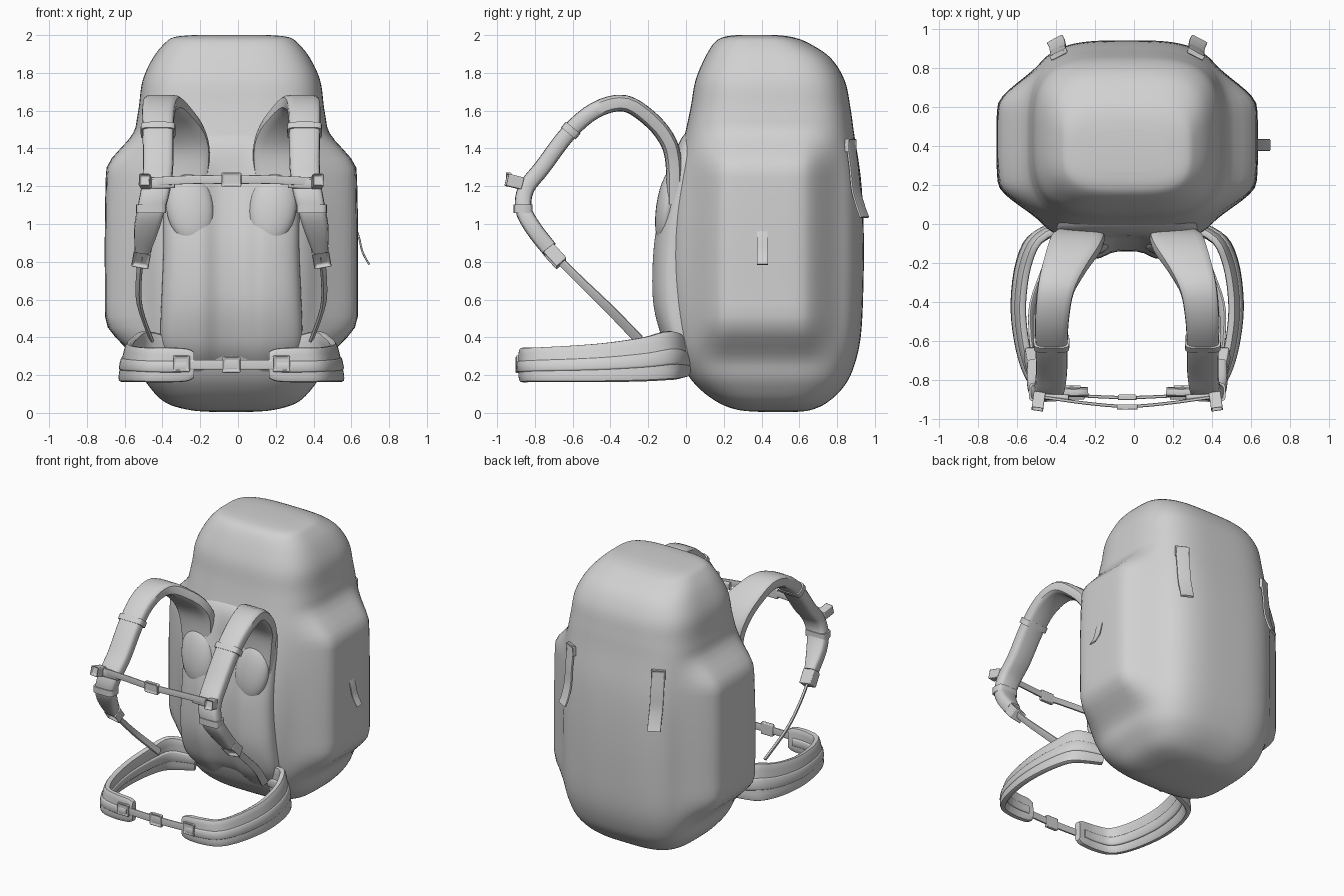
import bpy, bmesh, math
from mathutils import Vector, Matrix

CX = -0.035  # the pack's own centre line
X, Y, Z = Vector((1, 0, 0)), Vector((0, 1, 0)), Vector((0, 0, 1))

if "Cube" in bpy.data.objects:
    bpy.data.objects.remove(bpy.data.objects["Cube"])

grey = bpy.data.materials.new("light_grey")
grey.use_nodes = True
grey.diffuse_color = (0.64, 0.64, 0.64, 1)
grey.node_tree.nodes["Principled BSDF"].inputs["Base Color"].default_value = grey.diffuse_color


def finish(name, bm, angle=40):
    bmesh.ops.recalc_face_normals(bm, faces=bm.faces)
    mesh = bpy.data.meshes.new(name)
    bm.to_mesh(mesh)
    bm.free()
    mesh.materials.append(grey)
    ob = bpy.data.objects.new(name, mesh)
    bpy.context.collection.objects.link(ob)
    bpy.ops.object.select_all(action="DESELECT")
    ob.select_set(True)
    bpy.context.view_layer.objects.active = ob
    bpy.ops.object.shade_smooth_by_angle(angle=math.radians(angle))
    return ob


def smooth_rows(rows, steps):
    """Catmull-Rom interpolation through rows of numbers."""
    out = []
    for i in range(len(rows) - 1):
        a, b, c, d = (rows[max(0, min(len(rows) - 1, i + k))] for k in (-1, 0, 1, 2))
        for s in range(steps):
            t = s / steps
            out.append([q + 0.5 * t * (r - p + t * (2 * p - 5 * q + 4 * r - u + t * (3 * (q - r) + u - p)))
                        for p, q, r, u in zip(a, b, c, d)])
    return out + [list(rows[-1])]


def squircle(n, power):
    for k in range(n):
        a = 2 * math.pi * k / n
        yield tuple(math.copysign(abs(v) ** (2 / power), v) for v in (math.cos(a), math.sin(a)))


def skin(name, rings, angle=40):
    bm = bmesh.new()
    loops = [[bm.verts.new(p) for p in ring] for ring in rings]
    for a, b in zip(loops, loops[1:]):
        for k in range(len(a)):
            j = (k + 1) % len(a)
            bm.faces.new((a[k], a[j], b[j], b[k]))
    bm.faces.new(loops[0])
    bm.faces.new(loops[-1])
    return finish(name, bm, angle)


def loft(name, rows, power, shape, n=96):
    """Stack of rounded-rectangle rings: rows of height, half width, front y, back y."""
    rings = []
    for z, hw, yf, yb in smooth_rows(rows, 5):
        ring = []
        for c, s in squircle(n, power):
            x, y = shape(hw * c, (yf + yb) / 2 + (yb - yf) / 2 * s, z, c, s)
            ring.append((CX + x, y, z))
        rings.append(ring)
    return skin(name, rings, 60)


def ribbon(name, rows, across, thick, steps=4, side=1, power=5, n=16):
    """Padded band along a path: rows of x, y, z, width."""
    rows = smooth_rows(rows, steps)
    pts = [Vector((CX + side * r[0], r[1], r[2])) for r in rows]
    rings = []
    for i, p in enumerate(pts):
        t = (pts[min(i + 1, len(pts) - 1)] - pts[max(i - 1, 0)]).normalized()
        w = (across - t * across.dot(t)).normalized()
        nrm = t.cross(w)
        rings.append([p + w * c * rows[i][3] / 2 + nrm * s * thick / 2 for c, s in squircle(n, power)])
    return skin(name, rings)


def buckle(name, loc, size, turn=(0, 0, 0)):
    """Block with a sunken front and softened rim."""
    bm = bmesh.new()
    bmesh.ops.create_cube(bm, size=1)
    bmesh.ops.scale(bm, vec=size, verts=bm.verts)
    front = [f for f in bm.faces if f.normal.y < -0.9]
    bmesh.ops.inset_region(bm, faces=front, thickness=min(size[0], size[2]) * 0.2)
    bmesh.ops.translate(bm, vec=(0, size[1] * 0.3, 0), verts=front[0].verts)
    rot = Matrix.Identity(4)
    for ang, ax in zip(turn, "XYZ"):
        rot = Matrix.Rotation(math.radians(ang), 4, ax) @ rot
    bmesh.ops.transform(bm, matrix=Matrix.Translation((CX + loc[0], loc[1], loc[2])) @ rot, verts=bm.verts)
    bev = finish(name, bm, 30).modifiers.new("soft_edges", "BEVEL")
    bev.width, bev.segments = 0.006, 2


def ramp(a, b, v):
    t = max(0, min(1, (v - a) / (b - a)))
    return t * t * (3 - 2 * t)


# Main bag, with side pockets swelling out of it
def pocket(x, y, z, c, s):
    swell = ramp(0.0, 0.21, y) * ramp(0.83, 0.6, y) * ramp(0.25, 0.5, z) * ramp(1.52, 1.28, z)
    return x + math.copysign(0.145 * swell * ramp(0.2, 0.8, abs(c)), x), y


loft("main_bag", [
    (0.005, 0.1, 0.4, 0.58), (0.015, 0.22, 0.28, 0.66), (0.05, 0.34, 0.18, 0.74), (0.12, 0.42, 0.08, 0.82),
    (0.22, 0.48, 0.0, 0.88), (0.4, 0.52, -0.065, 0.925), (0.7, 0.525, -0.1, 0.94), (1.0, 0.525, -0.095, 0.94),
    (1.25, 0.52, -0.06, 0.925), (1.48, 0.51, -0.005, 0.89), (1.62, 0.49, 0.025, 0.87), (1.76, 0.47, 0.05, 0.84),
    (1.88, 0.415, 0.1, 0.765), (1.96, 0.35, 0.15, 0.645), (1.99, 0.3, 0.2, 0.56), (2.0, 0.2, 0.27, 0.48)],
    3.4, pocket)


# Padded back panel with a channel down the middle
def channel(x, y, z, c, s):
    return x, y + (0.045 * math.exp(-(x / 0.12) ** 4) * ramp(1.45, 1.2, z) if s < 0 else 0)


loft("back_panel", [
    (0.18, 0.3, 0.04, 0.2), (0.3, 0.36, -0.08, 0.15), (0.42, 0.375, -0.14, 0.1), (0.6, 0.37, -0.182, 0.1),
    (0.85, 0.36, -0.18, 0.1), (1.05, 0.36, -0.15, 0.1), (1.25, 0.36, -0.105, 0.1), (1.38, 0.34, -0.06, 0.1),
    (1.46, 0.25, -0.02, 0.1), (1.5, 0.13, 0.02, 0.1)], 2.8, channel)

# Sternum strap across the chest
ribbon("sternum_strap", [(-0.42, -0.89, 1.225, 0.045), (-0.2, -0.92, 1.235, 0.045), (0, -0.935, 1.235, 0.045),
                         (0.2, -0.92, 1.235, 0.045), (0.42, -0.89, 1.225, 0.045)], Z, 0.016)
buckle("sternum_buckle", (0, -0.94, 1.235), (0.105, 0.03, 0.075))

# Front webbing of the hip belt
ribbon("belt_webbing", [(-0.34, -0.875, 0.255, 0.05), (0, -0.89, 0.255, 0.05), (0.34, -0.875, 0.255, 0.05)], Z, 0.016)
buckle("belt_buckle", (0, -0.89, 0.255), (0.095, 0.03, 0.085))

for s, tag in ((1, "left"), (-1, "right")):
    # Shoulder-blade pad
    bm = bmesh.new()
    bmesh.ops.create_uvsphere(bm, u_segments=24, v_segments=14, radius=1)
    bmesh.ops.transform(bm, verts=bm.verts, matrix=Matrix.Translation((CX + s * 0.22, -0.1, 1.09))
                        @ Matrix.Rotation(math.radians(s * 8), 4, "Y") @ Matrix.Rotation(math.radians(-8), 4, "X")
                        @ Matrix.Diagonal((0.125, 0.058, 0.2, 1)))
    finish(tag + "_shoulder_blade_pad", bm, 60)

    # Padded shoulder strap
    ribbon(tag + "_shoulder_strap", [
        (0.25, -0.06, 1.1, 0.2), (0.245, -0.065, 1.33, 0.26), (0.265, -0.105, 1.455, 0.27), (0.315, -0.2, 1.565, 0.23),
        (0.365, -0.33, 1.64, 0.19), (0.385, -0.48, 1.602, 0.175), (0.388, -0.62, 1.485, 0.165),
        (0.388, -0.76, 1.3, 0.16), (0.4, -0.845, 1.19, 0.155), (0.425, -0.86, 1.08, 0.145),
        (0.45, -0.81, 0.98, 0.13), (0.47, -0.725, 0.87, 0.085)], X, 0.088, 4, s, 4)

    # Loops wrapped round the strap
    for k, (x, y, z, dy, dz, w) in enumerate(((0.388, -0.61, 1.495, 0.025, 0.03, 0.185),
                                              (0.425, -0.862, 1.08, 0.0, 0.045, 0.16))):
        ribbon(f"{tag}_strap_loop_{k + 1}", [(x, y + dy / 2, z + dz / 2, w), (x, y - dy / 2, z - dz / 2, w)],
               X, 0.1, 1, s)

    # Band and end fitting where the sternum strap meets the shoulder strap
    ribbon(tag + "_chest_band", [(0.3, -0.89, 1.215, 0.05), (0.47, -0.885, 1.21, 0.05)], Z, 0.03, 1, s)
    buckle(tag + "_sternum_fitting", (s * 0.455, -0.91, 1.225), (0.06, 0.09, 0.065), (-14, 0, s * 8))

    # Adjuster buckle and webbing down to the belt
    buckle(tag + "_adjuster", (s * 0.475, -0.695, 0.828), (0.092, 0.075, 0.105), (42, s * -10, 0))
    ribbon(tag + "_adjuster_webbing", [(0.475, -0.7, 0.84, 0.045), (0.49, -0.57, 0.71, 0.045),
                                       (0.485, -0.42, 0.565, 0.05), (0.425, -0.25, 0.39, 0.055)],
           Vector((0.4 * s, 0.6, 0.6)), 0.018, 4, s)

    # Hip belt wing, leaning in at the top, with a raised band along the middle
    wing = [(0.3, 0.0, 0.29, 0.2), (0.46, -0.07, 0.305, 0.26), (0.53, -0.2, 0.285, 0.24),
            (0.558, -0.4, 0.268, 0.215), (0.545, -0.58, 0.26, 0.2), (0.505, -0.74, 0.256, 0.19),
            (0.445, -0.83, 0.254, 0.185), (0.34, -0.86, 0.254, 0.185), (0.24, -0.862, 0.254, 0.175),
            (0.2, -0.86, 0.254, 0.14)]
    lean = Vector((-0.22 * s, 0, 1))
    ribbon(tag + "_belt_wing", wing, lean, 0.05, 4, s, 4)
    ribbon(tag + "_belt_band", [(x, y, z - 0.01, h * 0.34) for x, y, z, h in wing[:-1]], lean, 0.068, 4, s)
    buckle(tag + "_belt_fitting", (s * 0.265, -0.888, 0.26), (0.09, 0.03, 0.085))

    # Hanging tab on the rear corner
    ribbon(tag + "_rear_tab", [(0.35, 0.868, 1.45, 0.09), (0.355, 0.888, 1.3, 0.09), (0.355, 0.9, 1.18, 0.09),
                               (0.36, 0.925, 1.09, 0.09), (0.37, 0.945, 1.035, 0.09)],
           Vector((0.87, -0.45 * s, 0)), 0.016, 4, s)
    buckle(tag + "_rear_tab_buckle", (s * 0.352, 0.872, 1.415), (0.095, 0.03, 0.07), (0, 0, 180 - s * 27))

# Loose tab on the left pocket
ribbon("side_tab", [(0.645, 0.405, 1.02, 0.06), (0.675, 0.405, 0.93, 0.06), (0.695, 0.405, 0.85, 0.06),
                    (0.73, 0.405, 0.785, 0.06)], Y, 0.01)
